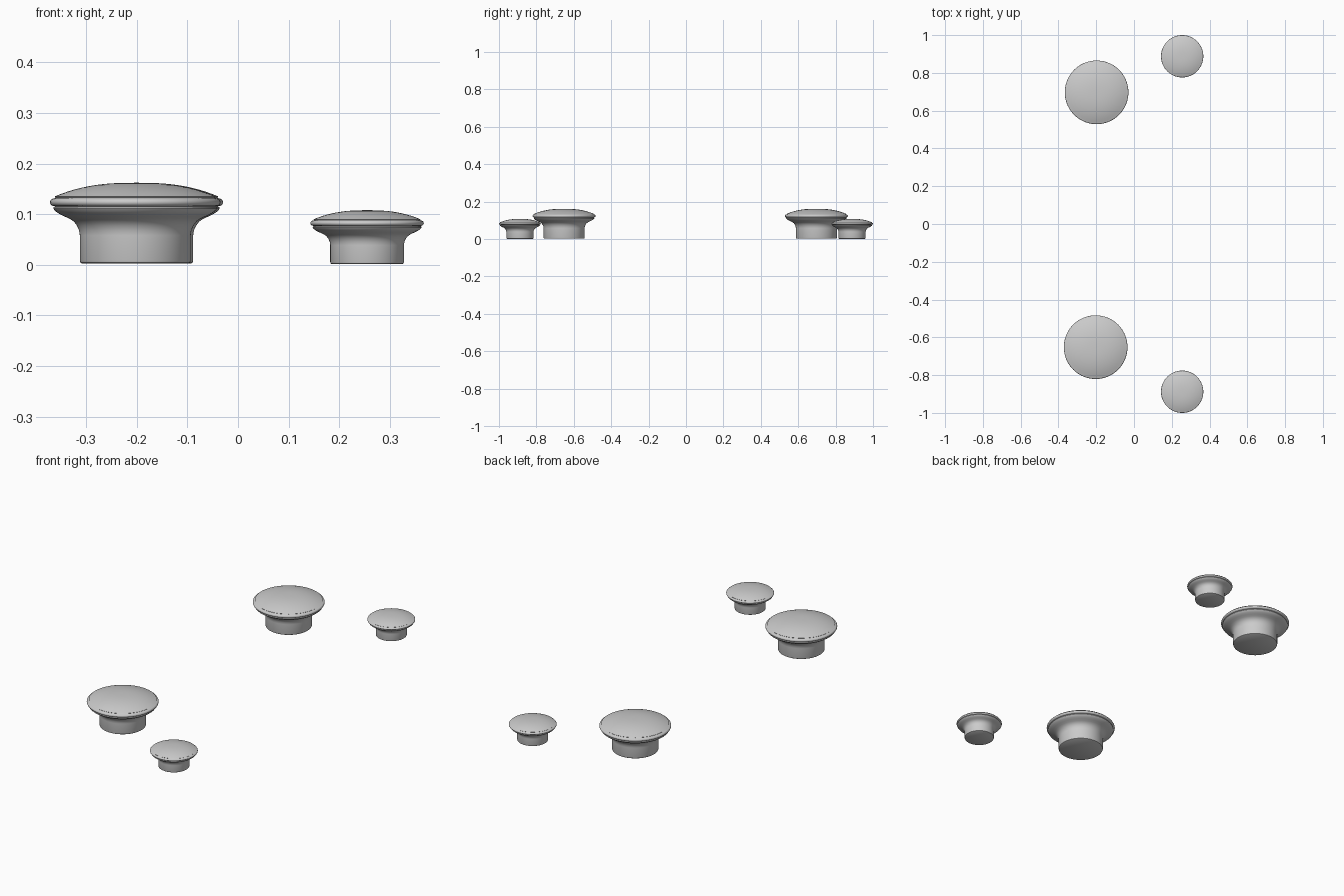
import bpy, bmesh, math

if "Cube" in bpy.data.objects:
    bpy.data.objects.remove(bpy.data.objects["Cube"])

SEGMENTS = 72


def lathe(name, profile, location, scale):
    """Revolve an (r, z) profile, starting and ending on the axis."""
    bm = bmesh.new()
    rings = []
    for r, z in profile:
        if r == 0:
            rings.append([bm.verts.new((0, 0, z))] * SEGMENTS)
        else:
            rings.append([bm.verts.new((r * math.cos(a), r * math.sin(a), z))
                          for a in (2 * math.pi * i / SEGMENTS for i in range(SEGMENTS))])
    for low, high in zip(rings, rings[1:]):
        for i in range(SEGMENTS):
            j = (i + 1) % SEGMENTS
            corners = list(dict.fromkeys((low[i], low[j], high[j], high[i])))
            bm.faces.new(corners)
    bmesh.ops.recalc_face_normals(bm, faces=bm.faces)
    mesh = bpy.data.meshes.new(name)
    bm.to_mesh(mesh)
    bm.free()
    obj = bpy.data.objects.new(name, mesh)
    bpy.context.collection.objects.link(obj)
    obj.location = location
    obj.scale = (scale, scale, scale)
    bpy.ops.object.select_all(action='DESELECT')
    obj.select_set(True)
    bpy.context.view_layer.objects.active = obj
    bpy.ops.object.shade_smooth_by_angle(angle=math.radians(35))
    return obj


# Stem with a softened foot, flaring out under the cap
stem = [(0, 0.002), (0.105, 0.002), (0.108, 0.004), (0.1095, 0.008),
        (0.1095, 0.058), (0.111, 0.068), (0.115, 0.077), (0.121, 0.085),
        (0.130, 0.091), (0.141, 0.096), (0.151, 0.101), (0.158, 0.106),
        (0.162, 0.111), (0.161, 0.114)]
# Rounded rim between two fine grooves
rim = [(0.157, 0.115)] + [
    (0.160 + 0.0085 * math.cos(a), 0.1235 + 0.0078 * math.sin(a))
    for a in (math.radians(-90 + 18 * i) for i in range(11))] + [(0.157, 0.133)]
# Shallow domed cap
dome = [(r, 0.162 - 0.027 * (r / 0.159) ** 2.5)
        for r in (0.159 * (1 - i / 12) for i in range(12))] + [(0, 0.162)]
profile = stem + rim + dome

# Two large and two small knobs of the same shape
knobs = [("large_knob_back", -0.198, 0.697, 1.0),
         ("large_knob_front", -0.203, -0.652, 1.0),
         ("small_knob_back", 0.255, 0.888, 0.665),
         ("small_knob_front", 0.255, -0.888, 0.665)]
for name, x, y, size in knobs:
    lathe(name, profile, (x, y, 0), size)
